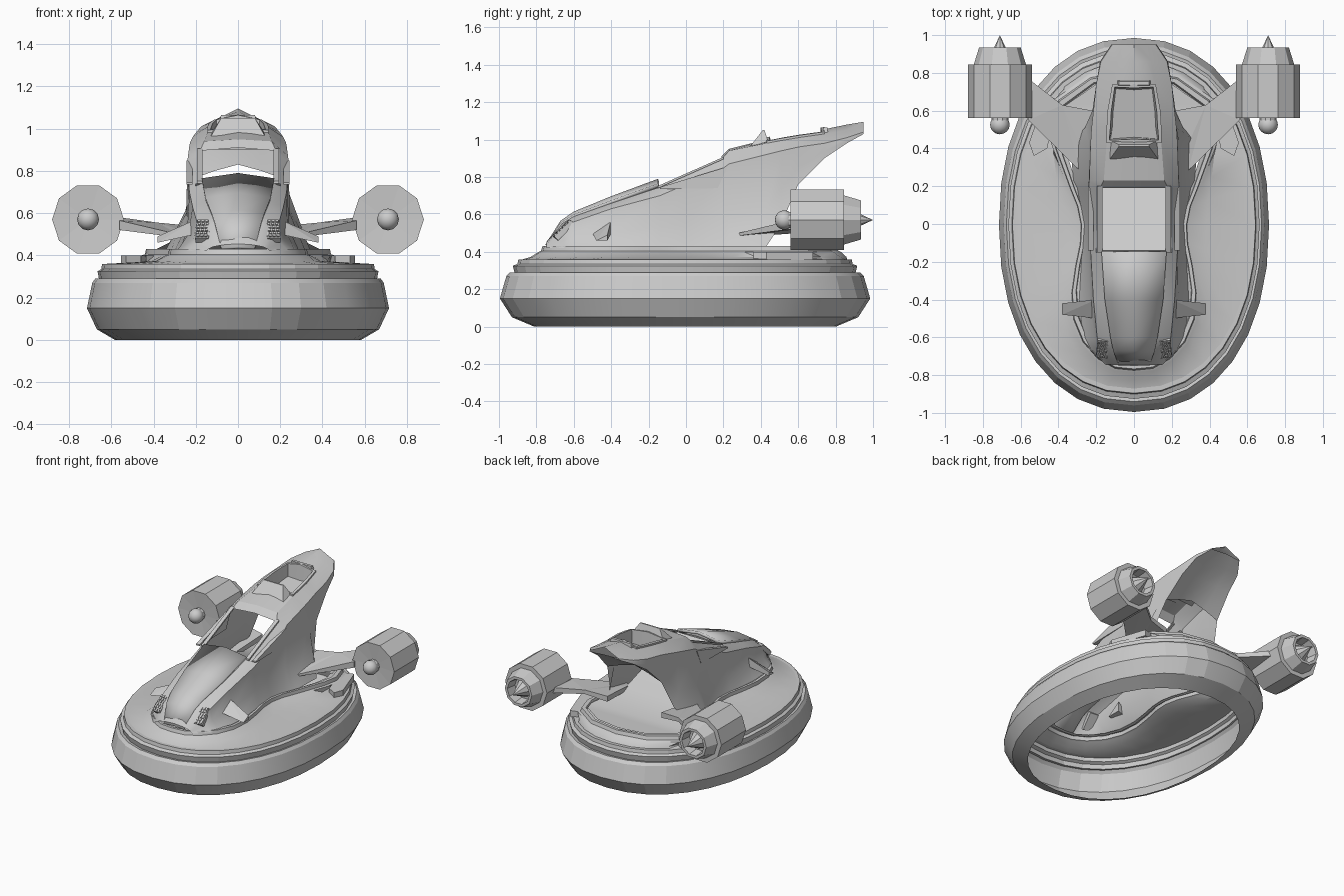
import bpy, bmesh, math
from mathutils import Vector, Matrix

if "Cube" in bpy.data.objects:
    bpy.data.objects.remove(bpy.data.objects["Cube"])

def finish(name, bm, mirror=False, smooth=32):
    bmesh.ops.recalc_face_normals(bm, faces=bm.faces)
    me = bpy.data.meshes.new(name)
    bm.to_mesh(me)
    bm.free()
    if smooth:
        for p in me.polygons:
            p.use_smooth = True
        me.set_sharp_from_angle(angle=math.radians(smooth))
    ob = bpy.data.objects.new(name, me)
    bpy.context.collection.objects.link(ob)
    if mirror:
        ob.modifiers.new("mirror", 'MIRROR').merge_threshold = 0.0001
    return ob

def loft(rows, closed=False, skip=lambda c: False):
    bm = bmesh.new()
    vs = [[bm.verts.new(p) for p in r] for r in rows]
    n = len(rows[0])
    for a, b in zip(vs, vs[1:]):
        for i in range(n if closed else n - 1):
            q = [a[i], a[(i + 1) % n], b[(i + 1) % n], b[i]]
            if not skip(sum((v.co for v in q), Vector()) / 4):
                bm.faces.new(q)
    return bm

def hull(name, pts, mirror=True):
    bm = bmesh.new()
    for p in pts:
        bm.verts.new(p)
    bmesh.ops.convex_hull(bm, input=bm.verts)
    bmesh.ops.dissolve_limit(bm, angle_limit=0.03, verts=bm.verts, edges=bm.edges)
    return finish(name, bm, mirror, 0)

def revolve_y(name, prof, sides, cx, cz, smooth=0):
    rows = [[(cx + r * math.cos(2 * math.pi * k / sides), y,
              cz + r * math.sin(2 * math.pi * k / sides)) for k in range(sides)]
            for y, r in prof]
    bm = loft(rows, True)
    bmesh.ops.remove_doubles(bm, verts=bm.verts, dist=0.0005)
    return finish(name, bm, True, smooth)

# skirt and deck: oval outline rings blending into the waisted cabin lip
def outline(k):
    t = math.pi * (k / 16 - 0.5)
    c, s = max(0, math.cos(t)), math.sin(t)
    e = 2 / 2.2
    return (0.715 * c ** e, math.copysign(abs(s) ** e, s) * 0.99)

def ring(half, z, s=1.0, sx=None):
    sx = sx or s
    right = [(x * sx, y * s - .005, z) for x, y in half]
    return right + [(-x, y, zz) for x, y, zz in right[-2:0:-1]]

oval = [outline(k) for k in range(17)]
lip = [(0, -.77), (.1, -.76), (.19, -.71), (.27, -.62), (.32, -.5), (.33, -.36),
       (.31, -.22), (.285, -.1), (.28, 0), (.3, .1), (.34, .2), (.38, .31),
       (.42, .42), (.44, .53), (.40, .66), (.23, .78), (0, .82)]
deck = [(a[0] * .73 + b[0] * .245, a[1] * .75 + b[1] * .25) for a, b in zip(lip, oval)]
skirt = [(0, .815), (.05, .935), (.15, 1.0), (.27, .965), (.29, .945), (.285, .92),
         (.325, .93), (.335, .905), (.36, .9), (.36, .875)]
rows = [ring(oval, z, s) for z, s in skirt]
finish("skirt", loft(rows, True), False, 12)
rows = rows[-1:] + [ring(deck, .373), ring(lip, .40, 1.015, 1.04), ring(lip, .405, 1.0),
                    ring(lip, .43, .99), ring(lip, .43, .965, .93), ring(lip, .415, .955, .92),
                    ring(lip, .42, .93, .86)]
finish("deck", loft(rows, True))

# cabin shell: y, then base, wall, shoulder, roof edge (x, z), ridge z
stations = [
    (-.745, .15, .42, .14, .43, .12, .44, .07, .45, .455),
    (-.66, .24, .42, .20, .46, .18, .52, .11, .552, .565),
    (-.60, .27, .42, .21, .48, .195, .56, .12, .59, .60),
    (-.40, .29, .42, .235, .50, .215, .63, .15, .66, .67),
    (-.14, .275, .42, .24, .53, .23, .70, .17, .745, .755),
    (0, .265, .42, .24, .55, .235, .76, .175, .815, .83),
    (.19, .30, .42, .245, .58, .24, .84, .18, .895, .91),
    (.23, .32, .42, .245, .60, .237, .87, .16, .94, .95),
    (.43, .34, .43, .24, .63, .23, .92, .145, .98, 1.0),
    (.51, .26, .55, .225, .74, .225, .94, .145, .995, 1.015),
    (.60, .22, .76, .215, .85, .215, .96, .14, 1.01, 1.03),
    (.74, .20, .90, .20, .94, .20, .98, .115, 1.03, 1.055),
    (.86, .18, .98, .18, .99, .175, 1.01, .09, 1.05, 1.08),
    (.95, .12, 1.03, .12, 1.035, .115, 1.04, .06, 1.065, 1.095)]
rows = []
for y, *p in stations:
    h = [(p[i], y, p[i + 1]) for i in range(0, 8, 2)]
    rows.append(h + [(0, y, p[8])] + [(-x, y, z) for x, y, z in h[::-1]])
bm = loft(rows, skip=lambda c: -.14 < c.y < .19 and abs(c.x) < .12)
# rear roof well with raised rim
well = [f for f in bm.faces if .43 < f.calc_center_median().y < .74
        and abs(f.calc_center_median().x) < .1]
bmesh.ops.inset_region(bm, faces=well, thickness=.006)
for v in {v for f in well for v in f.verts}:
    v.co.z += .012
bmesh.ops.inset_region(bm, faces=well, thickness=.02)
bmesh.ops.inset_region(bm, faces=well, thickness=.01)
for v in {v for f in well for v in f.verts}:
    v.co.z = .90 + .2 * (v.co.y - .45)
finish("cabin_shell", bm)

# arched underside of the tail
rows = [[(-w, y, ze), (-w * .5, y, zm), (0, y, zc), (w * .5, y, zm), (w, y, ze)]
        for y, w, ze, zm, zc in
        [(.95, .12, 1.03, 1.035, 1.04), (.86, .18, .98, .985, .99),
         (.74, .20, .90, .915, .925), (.60, .22, .76, .80, .83)]]
finish("tail_underside", loft(rows))

# raised bonnet panel
rows = [[(-w, y, ze), (0, y, zc), (w, y, ze)] for y, w, ze, zc in
        [(-.75, .08, .435, .44), (-.672, .11, .555, .565), (-.6, .125, .6, .615),
         (-.4, .155, .675, .697), (-.15, .172, .765, .79)]]
finish("bonnet", loft(rows)).modifiers.new("thick", 'SOLIDIFY').thickness = .02

# cockpit floor running back to the rear platform
rows = [[(-w, y, z), (w, y, z)] for y, w, z in
        [(-.15, .2, .74), (.1, .22, .62), (.35, .25, .5), (.55, .385, .43),
         (.63, .36, .43), (.74, .2, .43), (.77, .02, .43)]]
finish("cockpit_floor", loft(rows))

# window pillars and side window ledges
hull("window_pillar", [(x, y, z + d) for d in (0, .012) for x in (.168, .195)
                       for y, z in ((-.15, .74), (.2, .895))])
hull("side_window", [(x, y, z) for x in (.215, .243) for y, z in
                     ((-.14, .745), (-.14, .735), (.17, .75), (.17, .74), (.205, .85), (.22, .85))])

# upper windscreen and rim nub
hull("upper_windscreen", [(s * w, y, z) for s in (-1, 1) for w, y, z in
                          ((.13, .34, .96), (.12, .44, .99), (.08, .41, 1.05), (.08, .42, 1.05))], False)
hull("roof_nub", [(s * w, y, z) for s in (-1, 1) for w, y, z in
                  ((.09, .73, 1.03), (.09, .76, 1.03), (.08, .735, 1.065), (.08, .755, 1.065))], False)

# front grilles
bm = bmesh.new()
tilt = Matrix.Translation((.165, -.653, .515)) @ Matrix.Rotation(.12, 4, 'Z') @ \
    Matrix.Rotation(math.radians(44), 4, 'X')
bmesh.ops.create_cube(bm, size=1, matrix=tilt @ Matrix.Diagonal((.064, .125, .03, 1)))
for i in range(3):
    for j in range(6):
        spot = Matrix.Translation(((i - 1) * .019 + (j % 2) * .004, (j - 2.5) * .02, .015))
        bmesh.ops.create_cube(bm, size=1, matrix=tilt @ spot @ Matrix.Diagonal((.013, .014, .012, 1)))
finish("front_grille", bm, True, 0)

# side scoops
hull("side_scoop", [(.20, -.50, .50), (.20, -.40, .57), (.20, -.40, .50),
                    (.38, -.48, .46), (.38, -.42, .49), (.38, -.42, .46)])

# engine wings
hull("engine_wing", [(.24, .32, .51), (.24, .32, .48), (.22, .60, .54), (.22, .60, .50),
                     (.285, .28, .50), (.285, .28, .485), (.38, .63, .555), (.38, .63, .525)])
hull("engine_wing_tip", [(.285, .28, .50), (.285, .28, .485), (.38, .63, .555), (.38, .63, .525),
                         (.56, .55, .565), (.56, .55, .52), (.56, .77, .58), (.56, .77, .54)])

# rear deck blocks
hull("deck_block", [(x, y, z) for z in (.355, .40) for x, y in
                    ((.46, .40), (.53, .36), (.555, .43), (.47, .68), (.40, .66))])

# engines
X, Z = .71, .57
revolve_y("engine_body", [(.57, 0), (.56, .17), (.845, .17), (.845, .138), (.935, .11),
                          (.935, .09), (.86, .08), (.86, 0)], 10, X, Z)
revolve_y("engine_spike", [(.86, .065), (1.0, 0)], 8, X, Z)
revolve_y("engine_collar", [(.575, .045), (.53, .045)], 10, X, Z)
revolve_y("engine_nose_ball", [(.525 - .05 * math.cos(math.pi * k / 8), .052 * math.sin(math.pi * k / 8))
                               for k in range(9)], 12, X, Z, 32)
